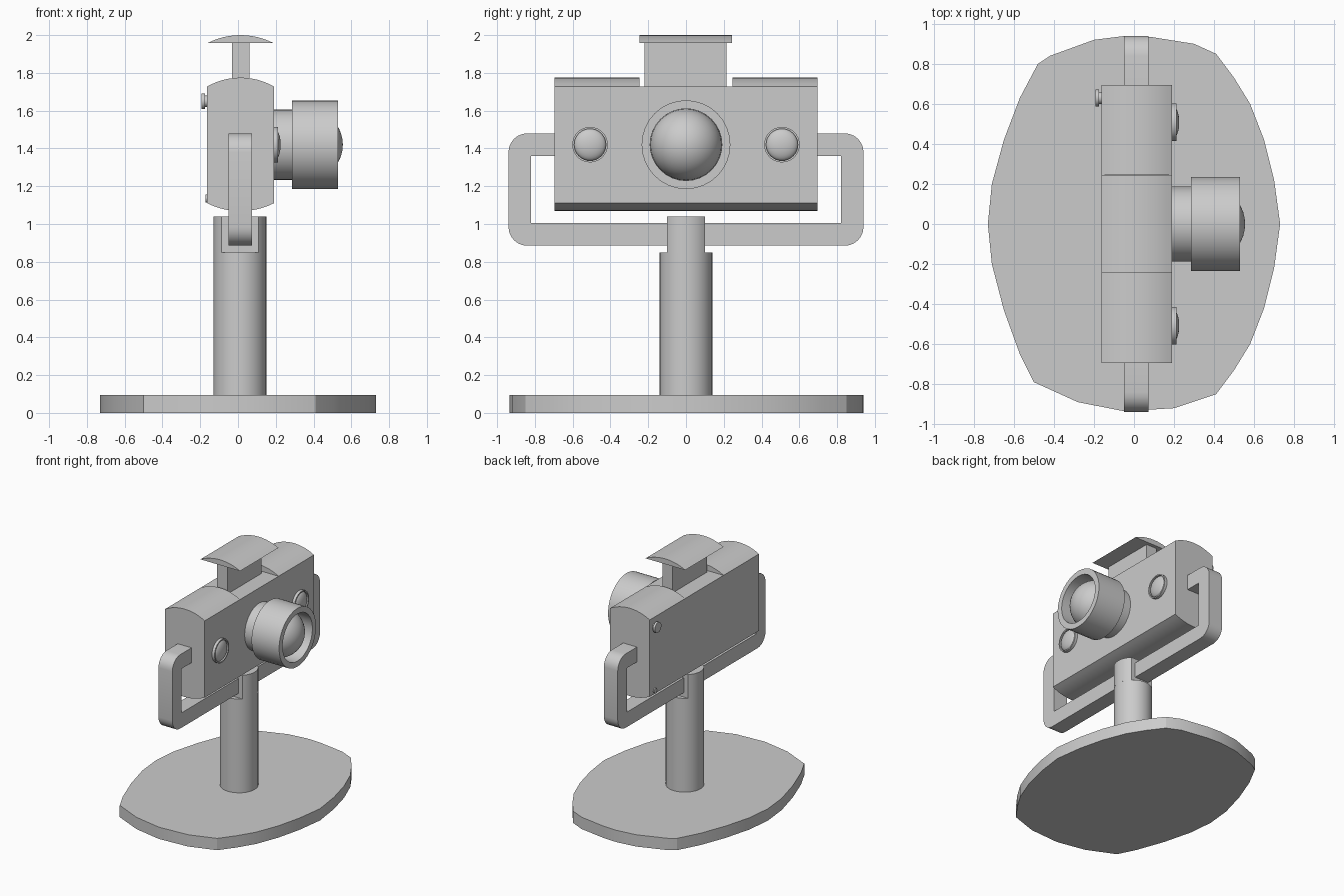
import bpy, bmesh, math
from mathutils import Matrix, Vector

old = bpy.data.objects.get("Cube")
if old:
    bpy.data.objects.remove(old, do_unlink=True)

GREY = (0.6, 0.6, 0.6, 1)
grey = bpy.data.materials.new("plain grey")
grey.use_nodes = True
grey.diffuse_color = GREY
grey.node_tree.nodes["Principled BSDF"].inputs["Base Color"].default_value = GREY


def finish(bm, name, angle=30):
    bmesh.ops.remove_doubles(bm, verts=bm.verts, dist=1e-5)
    bmesh.ops.recalc_face_normals(bm, faces=bm.faces)
    mesh = bpy.data.meshes.new(name)
    bm.to_mesh(mesh)
    bm.free()
    mesh.materials.append(grey)
    ob = bpy.data.objects.new(name, mesh)
    bpy.context.collection.objects.link(ob)
    bpy.ops.object.select_all(action='DESELECT')
    ob.select_set(True)
    bpy.context.view_layer.objects.active = ob
    bpy.ops.object.shade_smooth_by_angle(angle=math.radians(angle))
    return ob


def extrude(name, outline, axis, lo, hi, angle=30):
    """Extrude a 2D outline along x, y or z from lo to hi."""
    place = {'x': lambda a, b, t: (t, a, b),
             'y': lambda a, b, t: (a, t, b),
             'z': lambda a, b, t: (a, b, t)}[axis]
    bm = bmesh.new()
    face = bm.faces.new([bm.verts.new(place(a, b, lo)) for a, b in outline])
    out = bmesh.ops.extrude_face_region(bm, geom=[face])
    shift = Vector(place(0, 0, hi - lo))
    verts = [g for g in out["geom"] if isinstance(g, bmesh.types.BMVert)]
    bmesh.ops.translate(bm, verts=verts, vec=shift)
    return finish(bm, name, angle)


def lathe_x(name, profile, y, z, steps=32):
    """Spin an (x, radius) profile around an axis parallel to x."""
    bm = bmesh.new()
    pts = [bm.verts.new((x, y, z + r)) for x, r in profile]
    edges = [bm.edges.new(pair) for pair in zip(pts, pts[1:])]
    bmesh.ops.spin(bm, geom=pts + edges, cent=(0, y, z), axis=(1, 0, 0),
                   angle=math.tau, steps=steps, use_merge=True)
    return finish(bm, name)


def arc(x0, x1, z, rise, n=12):
    """Shallow circular arc from x0 to x1, bulging by rise."""
    half, mid = (x1 - x0) / 2, (x0 + x1) / 2
    radius = (half * half + rise * rise) / (2 * abs(rise))
    sign = 1 if rise > 0 else -1
    spread = math.asin(half / radius)
    pts = []
    for i in range(n + 1):
        a = spread * (2 * i / n - 1)
        pts.append((mid + radius * math.sin(a),
                    z + sign * (radius * math.cos(a) - radius + abs(rise))))
    return pts


def dome(x, radius, depth, n=10):
    """Profile of a dome rising from x by depth, ending on the axis."""
    return [(x + depth * math.sin(i * math.pi / 2 / n),
             radius * math.cos(i * math.pi / 2 / n)) for i in range(n + 1)]


# Base plate: pointed oval with slightly irregular corners
base = [(0.73, 0), (0.70, 0.22), (0.65, 0.42), (0.58, 0.6), (0.5, 0.73), (0.41, 0.85),
        (0.3, 0.9), (0.08, 0.935), (-0.04, 0.94), (-0.2, 0.92), (-0.42, 0.84), (-0.48, 0.8),
        (-0.57, 0.63), (-0.65, 0.42), (-0.71, 0.2), (-0.73, 0), (-0.71, -0.2), (-0.65, -0.43),
        (-0.57, -0.65), (-0.5, -0.79), (-0.28, -0.89), (-0.05, -0.935), (0.2, -0.92),
        (0.41, -0.85), (0.5, -0.73), (0.58, -0.6), (0.65, -0.42), (0.70, -0.22)]
extrude("base_plate", base, 'z', 0, 0.095, 20)

# Post, with its top flattened on both sides to hold the bracket
PX, PR = 0.01, 0.14
circle = [(PX + PR * math.cos(i * math.tau / 32), PR * math.sin(i * math.tau / 32))
          for i in range(32)]
extrude("post", circle, 'z', 0.09, 0.85)
flat = math.asin(0.1 / PR)
head = []
for turn in (0, math.pi):
    for i in range(11):
        a = turn - flat + 2 * flat * i / 10
        head.append((PX + PR * math.cos(a), PR * math.sin(a)))
extrude("post_head", head, 'z', 0.85, 1.04)

# Bracket: one half of the outline, mirrored across the middle
R = 0.1
lower = [(0.84 + R * math.sin(i * math.pi / 12), 0.985 - R * math.cos(i * math.pi / 12))
         for i in range(7)]
upper = [(0.84 + R * math.cos(i * math.pi / 12), 1.38 + R * math.sin(i * math.pi / 12))
         for i in range(7)]
half = lower + upper + [(0.69, 1.48), (0.69, 1.36), (0.82, 1.36), (0.82, 1.005)]
bracket = half + [(-y, z) for y, z in reversed(half)]
extrude("bracket", bracket, 'x', -0.05, 0.073)

# Camera body: two end blocks with domed tops and a flat-topped middle
X0, X1 = -0.163, 0.19
bottom = arc(X0, X1, 1.11, -0.042)
top = arc(X0, X1, 1.728, 0.047)
extrude("body_right", bottom + top[::-1], 'y', -0.695, -0.245)
extrude("body_left", bottom + top[::-1], 'y', 0.245, 0.695)
extrude("body_middle", bottom + [(X1, 1.728), (X0, 1.728)], 'y', -0.245, 0.245)

# Pop-up flash on top
extrude("flash_neck", [(-0.032, 1.72), (0.06, 1.72), (0.06, 1.97), (-0.032, 1.97)],
        'y', -0.22, 0.215)
extrude("flash_cap", arc(X0, X1, 1.957, 0.043), 'y', -0.245, 0.243)

# Main lens: narrow barrel, wide hollow barrel and glass
LZ = 1.42
lathe_x("lens_mount", [(0.18, 0), (0.18, 0.187), (0.29, 0.187)], 0, LZ)
lathe_x("lens_barrel", [(0.285, 0), (0.285, 0.235), (0.53, 0.235), (0.53, 0.19),
                        (0.37, 0.19), (0.37, 0)], 0, LZ)
lathe_x("lens_glass", dome(0.365, 0.19, 0.19), 0, LZ)

# Small lenses either side
for side, y in (("right", -0.508), ("left", 0.508)):
    lathe_x("small_lens_ring_" + side, [(0.18, 0.094), (0.212, 0.094), (0.212, 0.084),
                                        (0.193, 0.084)], y, LZ)
    lathe_x("small_lens_glass_" + side, dome(0.19, 0.085, 0.036), y, LZ)

# Latch knob and small hinge pin on the back
lathe_x("latch_knob", [(-0.15, 0.03), (-0.175, 0.03), (-0.175, 0.042), (-0.193, 0.042),
                       (-0.193, 0)], 0.63, 1.65, 16)
lathe_x("hinge_pin", [(-0.15, 0.02), (-0.172, 0.02), (-0.172, 0)], 0.63, 1.135, 12)
